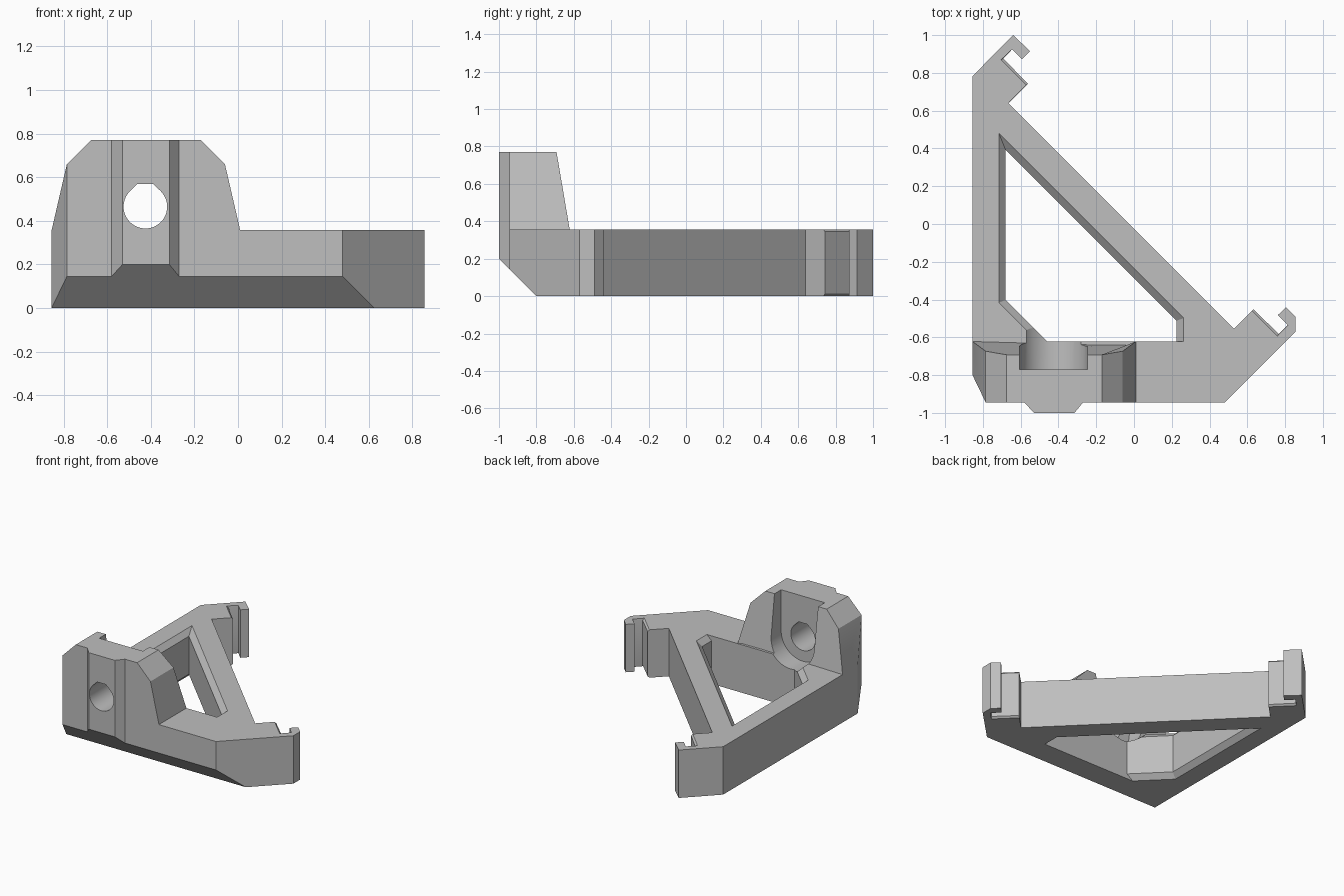
import bpy, bmesh, math

if "Cube" in bpy.data.objects:
    bpy.data.objects.remove(bpy.data.objects["Cube"])

TOP = 0.357      # height of the triangular frame
TALL = 0.77      # height of the mounting tower
HX, HZ = -0.425, 0.465   # bolt hole centre

grey = bpy.data.materials.new("plain grey")
grey.diffuse_color = (0.52, 0.52, 0.52, 1)
grey.use_nodes = True
grey.node_tree.nodes["Principled BSDF"].inputs["Base Color"].default_value = grey.diffuse_color


def loft(name, rings):
    """Solid skinned through equal-length rings, capped at both ends."""
    bm = bmesh.new()
    loops = [[bm.verts.new(p) for p in r] for r in rings]
    n = len(rings[0])
    for a, b in zip(loops, loops[1:]):
        for i in range(n):
            j = (i + 1) % n
            bm.faces.new((a[i], a[j], b[j], b[i]))
    bm.faces.new(loops[0][::-1])
    bm.faces.new(loops[-1])
    bmesh.ops.recalc_face_normals(bm, faces=bm.faces)
    me = bpy.data.meshes.new(name)
    bm.to_mesh(me)
    bm.free()
    me.materials.append(grey)
    ob = bpy.data.objects.new(name, me)
    bpy.context.collection.objects.link(ob)
    return ob


def plan(pts, z):
    return [(x, y, z) for x, y in pts]


def front(pts, y):
    return [(x, y, z) for x, z in pts]


def combine(target, tool, op):
    """Apply a boolean and discard the tool."""
    m = target.modifiers.new("bool", 'BOOLEAN')
    m.operation, m.solver, m.object = op, 'EXACT', tool
    bpy.context.view_layer.objects.active = target
    bpy.ops.object.modifier_apply(modifier=m.name)
    bpy.data.objects.remove(tool)


# Triangular frame outline; e widens the clip slots at top and bottom edges
def outline(e):
    clip = [(-0.55, 0.915), (-0.592, 0.872), (-0.645, 0.925),
            (-0.692 - e, 0.876 - e * 0.6), (-0.562 - e * 0.7, 0.743 - e * 0.7),
            (-0.665, 0.64)]
    other = [(y - 0.11, x + 0.11) for x, y in reversed(clip)]   # mirrored clip
    return ([(-0.855, -0.80), (-0.855, 0.783), (-0.64, 1.0)] + clip + other +
            [(0.855, -0.49), (0.855, -0.57), (0.48, -0.945), (-0.785, -0.945)])


body = loft("corner_bracket", [plan(outline(0.012), 0), plan(outline(0), 0.012),
                               plan(outline(0), TOP - 0.012),
                               plan(outline(0.012), TOP)])

# Triangular window with chamfered rims
narrow = [(-0.68, 0.393), (0.225, -0.512), (0.225, -0.622), (-0.46, -0.622), (-0.68, -0.402)]
wide = [(-0.715, 0.48), (0.263, -0.498), (0.263, -0.622), (-0.51, -0.622), (-0.715, -0.417)]
window = loft("window_cutter", [plan(wide, -0.05), plan(wide, 0), plan(narrow, 0.037),
                                plan(narrow, TOP - 0.037), plan(wide, TOP), plan(wide, 0.45)])
combine(body, window, 'DIFFERENCE')

# Mounting tower: tapered front profile, leaning back face, trimmed left corner
profile = [(-0.855, TOP), (-0.785, 0.66), (-0.675, TALL), (-0.17, TALL), (-0.06, 0.66), (0.01, TOP)]
foot = [(0.01, 0.2), (-0.855, 0.2)]


def back_y(z):
    return -0.622 - max(0, z - TOP) * 0.17


tower = loft("tower", [front(profile + foot, -0.945),
                       [(x, back_y(z), z) for x, z in profile + foot]])
corner = [(-0.855, -0.80), (-0.785, -0.945), (-0.785, -1.1), (-1.0, -1.1), (-1.0, -0.80)]
combine(tower, loft("corner_cutter", [plan(corner, 0.1), plan(corner, 0.9)]), 'DIFFERENCE')
combine(body, tower, 'UNION')

# Vertical locating rib on the front
rib = [(-0.625, -0.90), (-0.58, -0.945), (-0.53, -1.0), (-0.315, -1.0), (-0.27, -0.945), (-0.225, -0.90)]
combine(body, loft("rib", [plan(rib, 0.05), plan(rib, TALL)]), 'UNION')

# Slanted underside along the front edge
wedge = [(-0.7, -0.1), (-1.1, 0.3), (-1.1, -0.1)]
combine(body, loft("wedge_cutter", [[(x, y, z) for y, z in wedge] for x in (-1, 1)]), 'DIFFERENCE')

# Round-bottomed pocket behind the tower, open at the top
arc = [(HX + 0.18 * math.cos(a), HZ + 0.18 * math.sin(a))
       for a in (math.pi + math.pi * i / 24 for i in range(25))]
pocket = arc + [(HX + 0.18, 0.9), (HX - 0.18, 0.9)]
combine(body, loft("pocket_cutter", [front(pocket, -0.77), front(pocket, -0.40)]), 'DIFFERENCE')

# Teardrop bolt hole
hole = [(HX + 0.1 * math.cos(a), HZ + 0.1 * math.sin(a))
        for a in (math.radians(135 + 270 * i / 36) for i in range(37))]
hole += [(HX + 0.036, HZ + 0.105), (HX - 0.036, HZ + 0.105)]
combine(body, loft("hole_cutter", [front(hole, -1.1), front(hole, -0.7)]), 'DIFFERENCE')

# Smooth the curved walls, keep hard edges
bpy.ops.object.select_all(action='DESELECT')
body.select_set(True)
bpy.context.view_layer.objects.active = body
bpy.ops.object.shade_smooth_by_angle(angle=math.radians(20))
